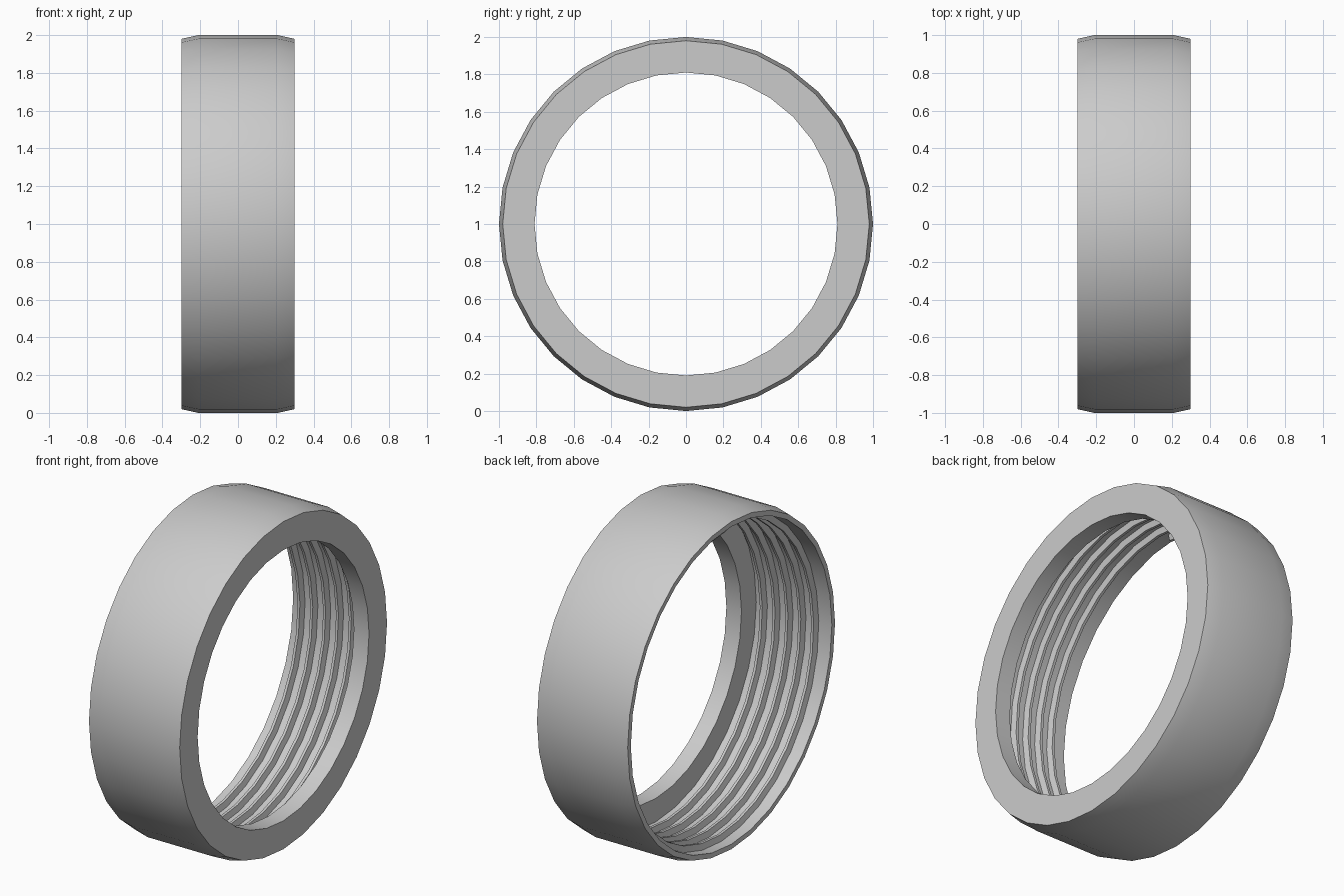
import bpy, bmesh
from math import sin, cos, pi

cube = bpy.data.objects.get("Cube")
if cube:
    bpy.data.objects.remove(cube, do_unlink=True)

SEG = 32

grey = bpy.data.materials.new("plain grey")
grey.use_nodes = True
grey.diffuse_color = (0.6, 0.6, 0.6, 1)
grey.node_tree.nodes["Principled BSDF"].inputs["Base Color"].default_value = (0.6, 0.6, 0.6, 1)


def sweep(name, rows, closed):
    """Skin rows of points into a surface; each row is a closed profile."""
    bm = bmesh.new()
    vs = [[bm.verts.new(p) for p in row] for row in rows]
    n = len(rows[0])
    for i in range(len(vs) if closed else len(vs) - 1):
        a, b = vs[i], vs[(i + 1) % len(vs)]
        for j in range(n):
            k = (j + 1) % n
            bm.faces.new((a[j], a[k], b[k], b[j]))
    if not closed:
        bm.faces.new(vs[0])
        bm.faces.new(vs[-1])
    bmesh.ops.recalc_face_normals(bm, faces=bm.faces)
    mesh = bpy.data.meshes.new(name)
    bm.to_mesh(mesh)
    bm.free()
    mesh.materials.append(grey)
    obj = bpy.data.objects.new(name, mesh)
    bpy.context.collection.objects.link(obj)
    bpy.ops.object.select_all(action="DESELECT")
    obj.select_set(True)
    bpy.context.view_layer.objects.active = obj
    bpy.ops.object.shade_smooth_by_angle(angle=pi / 6)
    return obj


def around(profile, step, shift=0):
    """Place an (x, radius) profile at one step around the ring's axis."""
    a = 2 * pi * step / SEG
    return [(x + shift, r * sin(a), 1 + r * cos(a)) for x, r in profile]


# Collar: chamfered outside, open on one end and lipped on the other
WALL = 0.95
collar = [(-0.3, 0.98), (-0.21, 1), (0.21, 1), (0.3, 0.98),
          (0.3, 0.81), (0.2, 0.81), (0.2, WALL), (-0.3, WALL)]
sweep("collar", [around(collar, i) for i in range(SEG)], True)

# Internal screw thread: a narrow tapered ridge winding along the wall
PITCH, TURNS = 0.085, 5
ridge = [(-0.02, WALL + 0.01), (-0.008, 0.915), (0.008, 0.915), (0.02, WALL + 0.01)]
sweep("screw_thread",
      [around(ridge, i, -0.26 + PITCH * i / SEG) for i in range(SEG * TURNS + 1)], False)
